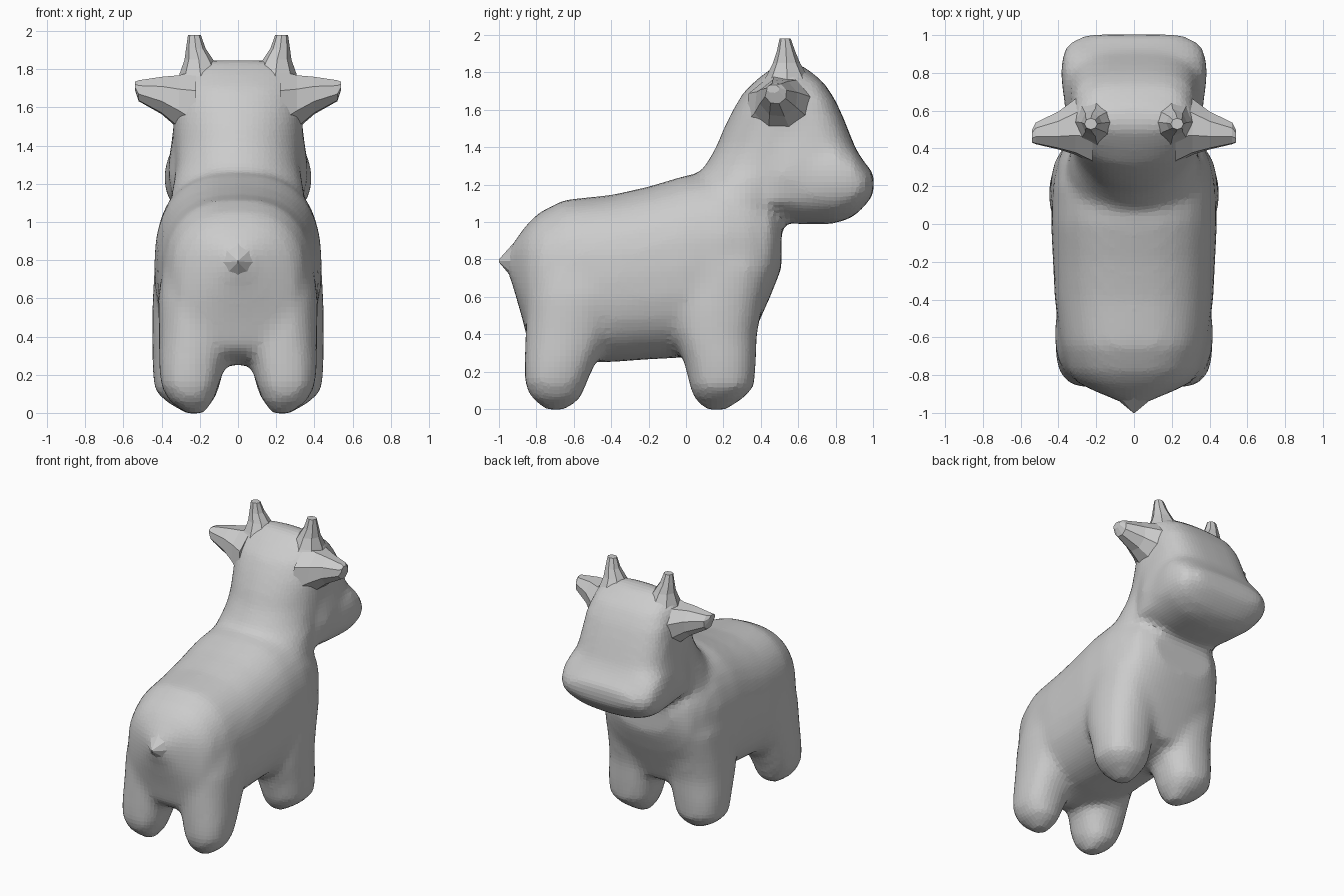
import bpy, bmesh, math


def loft(bm, axis, rows, n=28, power=2.4, turn=0.0):
    """Skin superellipse rings. Row = (position on axis, a0, a1, b0, b1);
    a and b are the ranges on the two other axes, in x, y, z order."""
    rings = []
    for pos, a0, a1, b0, b1 in rows:
        ring = []
        for i in range(n):
            t = 2 * math.pi * i / n + turn
            c, s = math.cos(t), math.sin(t)
            a = (a0 + a1) / 2 + (a1 - a0) / 2 * math.copysign(abs(c) ** (2 / power), c)
            b = (b0 + b1) / 2 + (b1 - b0) / 2 * math.copysign(abs(s) ** (2 / power), s)
            co = [a, b]
            co.insert('xyz'.index(axis), pos)
            ring.append(bm.verts.new(co))
        rings.append(ring)
    faces = [bm.faces.new(rings[0]), bm.faces.new(rings[-1])]
    for r, q in zip(rings, rings[1:]):
        for i in range(n):
            j = (i + 1) % n
            faces.append(bm.faces.new((r[i], r[j], q[j], q[i])))
    bmesh.ops.recalc_face_normals(bm, faces=faces)


def finish(bm, name):
    me = bpy.data.meshes.new(name)
    bm.to_mesh(me)
    bm.free()
    ob = bpy.data.objects.new(name, me)
    bpy.context.collection.objects.link(ob)
    return ob


def flip(rows, side, axis):
    """Mirror the x range (or x position) of rows to the given side."""
    if side > 0:
        return rows
    if axis == 'x':
        return [(-r[0],) + tuple(r[1:]) for r in rows]
    return [(r[0], -r[2], -r[1], r[3], r[4]) for r in rows]


body = bmesh.new()

# torso: y, half width, bottom z, top z
torso = [(-.96, .04, .74, .83), (-.93, .10, .67, .88), (-.88, .22, .5, .95),
         (-.84, .30, .34, 1.0), (-.78, .35, .29, 1.055), (-.65, .39, .25, 1.12),
         (-.4, .42, .25, 1.145), (-.2, .43, .265, 1.19), (0, .44, .275, 1.25),
         (.2, .435, .28, 1.28), (.33, .41, .33, 1.25), (.45, .35, .6, 1.15),
         (.51, .24, .75, 1.05)]
loft(body, 'y', [(y, -w, w, a, b) for y, w, a, b in torso], power=2.5)

# neck and back of skull: z, half width, back y, front y
skull = [(.9, .38, -.02, .49), (1.1, .36, 0, .55), (1.2, .34, .03, .62),
         (1.3, .325, .10, .74), (1.4, .335, .16, .84), (1.5, .34, .20, .84),
         (1.6, .345, .25, .80), (1.7, .34, .31, .76), (1.78, .31, .40, .70),
         (1.83, .24, .47, .63), (1.85, .17, .5, .58)]
loft(body, 'z', [(z, -w, w, a, b) for z, w, a, b in skull], power=2.05)

# tapering square face: z, half width, back y, front y
face = [(1.1, .34, .3, .8), (1.25, .37, .33, .95), (1.35, .36, .35, .925),
        (1.45, .345, .36, .885), (1.55, .335, .37, .845), (1.65, .325, .39, .80),
        (1.75, .29, .42, .735), (1.80, .25, .47, .66)]
loft(body, 'z', [(z, -w, w, a, b) for z, w, a, b in face], power=3.2)

# muzzle: y, half width, bottom z, top z
muzzle = [(.35, .30, 1.02, 1.35), (.48, .335, 1.0, 1.4), (.6, .36, .99, 1.45),
          (.7, .38, .99, 1.48), (.8, .39, .99, 1.48), (.9, .38, 1.03, 1.40),
          (.96, .345, 1.09, 1.31), (1.005, .25, 1.15, 1.26)]
loft(body, 'y', [(y, -w, w, a, b) for y, w, a, b in muzzle], power=2.5)

# legs: z, inner x, outer x, back y, front y
rear = [(-.005, .18, .27, -.75, -.64), (.06, .13, .36, -.83, -.56),
        (.14, .10, .405, -.865, -.53), (.25, .07, .415, -.865, -.48),
        (.4, .03, .415, -.86, -.40), (.6, .0, .42, -.85, -.3),
        (.85, .05, .38, -.78, -.35)]
front = [(-.005, .18, .27, .10, .22), (.06, .13, .38, .04, .31),
         (.12, .10, .44, .02, .365), (.25, .07, .45, -.01, .375),
         (.4, .03, .45, -.07, .38), (.55, .02, .45, -.1, .41),
         (.75, .0, .44, -.08, .47), (1.0, .0, .38, 0, .46)]
for side in (1, -1):
    for leg in (rear, front):
        loft(body, 'z', flip(leg, side, 'z'), power=2.3)

# blend all body masses into one skin
ob = finish(body, "body")
rm = ob.modifiers.new("merge", 'REMESH')
rm.mode = 'VOXEL'
rm.voxel_size = .03
sm = ob.modifiers.new("soften", 'SMOOTH')
sm.factor = .5
sm.iterations = 9

# faceted horns (z, x range, y range) and ears (x, y range, z range)
horn = [(1.68, .03, .335, .36, .72), (1.78, .09, .305, .43, .65),
        (1.85, .13, .28, .465, .61), (1.91, .17, .272, .485, .585),
        (1.98, .195, .262, .50, .56)]
ear = [(.22, .31, .74, 1.38, 1.80), (.31, .36, .67, 1.48, 1.775), (.40, .39, .60, 1.56, 1.765),
       (.52, .42, .54, 1.63, 1.745), (.54, .43, .50, 1.69, 1.735)]
for side, label in ((1, "right"), (-1, "left")):
    bm = bmesh.new()
    loft(bm, 'z', flip(horn, side, 'z'), n=8, power=2)
    finish(bm, label + "_horn")
    bm = bmesh.new()
    loft(bm, 'x', flip(ear, side, 'x'), n=8, power=2, turn=.3)
    finish(bm, label + "_ear")

# pointed tail: y, half width, z range
bm = bmesh.new()
tail = [(-.84, .22, .58, .98), (-.92, .10, .69, .89), (-1.0, .004, .785, .80)]
loft(bm, 'y', [(y, -w, w, a, b) for y, w, a, b in tail], n=8, power=2)
finish(bm, "tail")
